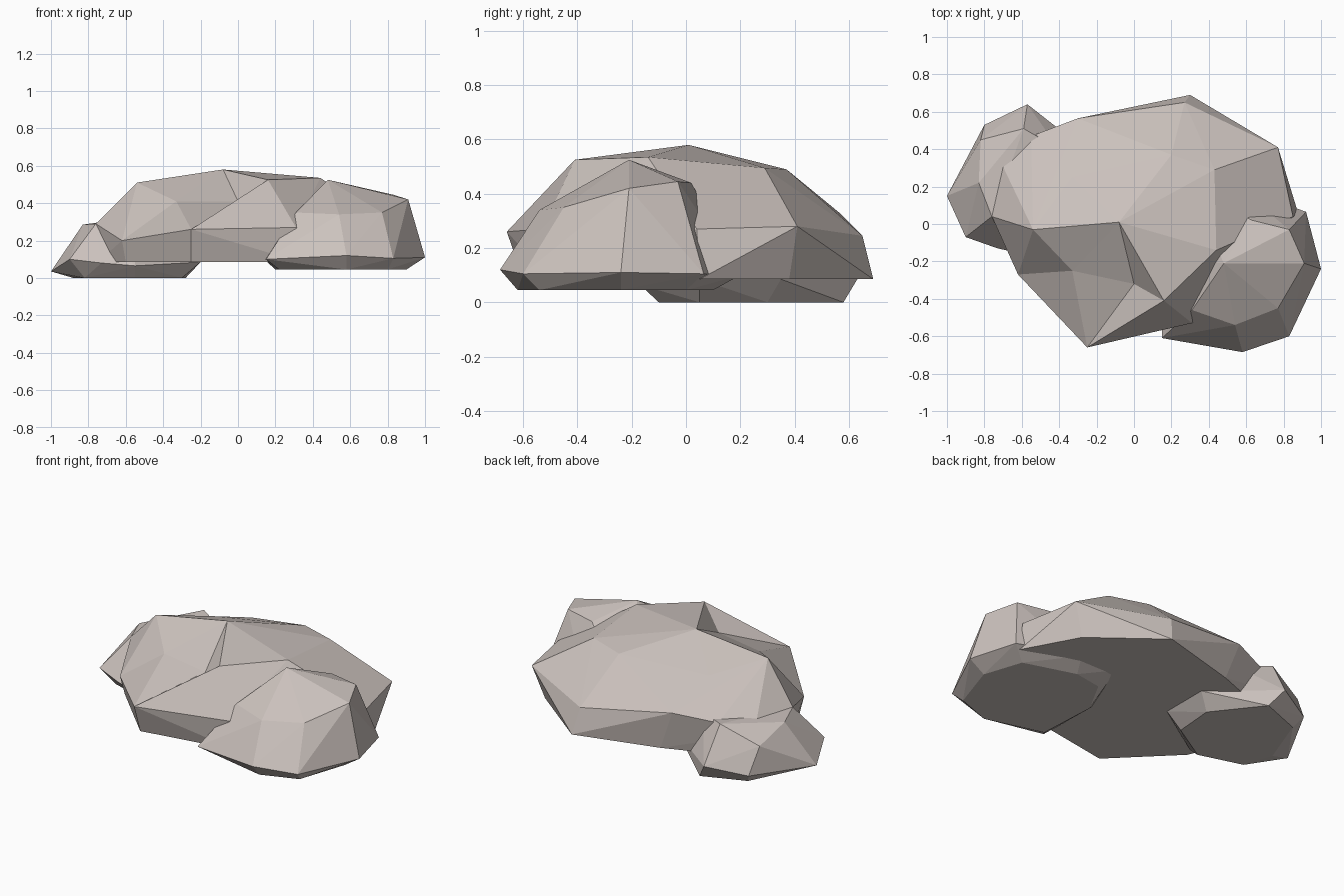
import bpy
import bmesh
from math import radians

# Remove only the default cube
default_cube = bpy.data.objects.get("Cube")
if default_cube is not None:
    bpy.data.objects.remove(default_cube, do_unlink=True)


def make_material(name, colour):
    """Create a plain matte material with one flat colour."""
    material = bpy.data.materials.new(name)
    material.use_nodes = True
    material.diffuse_color = colour
    shader = material.node_tree.nodes["Principled BSDF"]
    shader.inputs["Base Color"].default_value = colour
    shader.inputs["Roughness"].default_value = 1
    return material


def sink_hollow(mesh_builder, vertex_at, rim, facets):
    """Replace the hull inside a rim with facets that dip inward."""
    rim_vertices = {vertex_at[corner] for corner in rim}
    lid = [face for face in mesh_builder.faces
           if rim_vertices.issuperset(face.verts)]
    bmesh.ops.delete(mesh_builder, geom=lid, context="FACES")
    for facet in facets:
        for corner in facet:
            if corner not in vertex_at:
                vertex_at[corner] = mesh_builder.verts.new(corner)
        mesh_builder.faces.new([vertex_at[corner] for corner in facet])


def make_rock(name, material, ground, foot, girdle, crown, rim=(), facets=()):
    """Wrap a faceted stone around a flat foot, a wide girdle and a crown."""
    mesh_builder = bmesh.new()
    corners = [(x, y, ground) for x, y in foot] + girdle + crown
    vertex_at = {corner: mesh_builder.verts.new(corner) for corner in corners}
    hull = bmesh.ops.convex_hull(mesh_builder, input=mesh_builder.verts[:])

    # Drop any corner left inside the hull
    buried = [item for item in hull["geom_interior"]
              if isinstance(item, bmesh.types.BMVert)]
    bmesh.ops.delete(mesh_builder, geom=buried, context="VERTS")
    if rim:
        sink_hollow(mesh_builder, vertex_at, rim, facets)

    # Merge coplanar triangles into broad facets
    bmesh.ops.dissolve_limit(
        mesh_builder,
        angle_limit=radians(1),
        verts=mesh_builder.verts[:],
        edges=mesh_builder.edges[:],
    )
    bmesh.ops.recalc_face_normals(mesh_builder, faces=mesh_builder.faces[:])

    mesh = bpy.data.meshes.new(name)
    mesh_builder.to_mesh(mesh)
    mesh_builder.free()
    mesh.materials.append(material)
    rock = bpy.data.objects.new(name, mesh)
    bpy.context.scene.collection.objects.link(rock)
    return rock


stone = make_material("warm grey stone", (0.6, 0.54, 0.51, 1))

# Corners around the shallow hollow on the boulder's front slope
peak = (-.08, .01, .58)
shoulder_right = (-.54, -.03, .51)
shoulder_front = (.16, -.41, .525)
brow_right = (-.62, -.27, .2)
brow_front = (-.25, -.66, .26)
dip_right = (-.33, -.25, .41)
dip_front = (0, -.32, .41)

# Broad central boulder with a low domed top
make_rock(
    "central_boulder", stone, ground=0.085,
    foot=[(-.6, -.25), (-.25, -.6), (.33, -.5), (.88, .05), (.7, .38),
          (.3, .69), (-.21, .55), (-.55, .42), (-.75, .08)],
    girdle=[brow_right, brow_front, (.31, -.53, .27), (.85, .04, .27),
            (.77, .41, .28), (.27, .65, .245), (-.3, .565, .33),
            (-.55, .47, .3), (-.74, .39, .25), (-.76, .04, .29)],
    crown=[peak, shoulder_right, shoulder_front, (.44, -.14, .535),
           (.43, .29, .495), (.2, .37, .49), (-.18, .39, .42),
           (-.33, .25, .45)],
    rim=[peak, shoulder_right, brow_right, brow_front, shoulder_front],
    facets=[(peak, shoulder_right, dip_right),
            (shoulder_right, brow_right, dip_right),
            (brow_right, brow_front, dip_right),
            (dip_right, brow_front, dip_front),
            (dip_front, brow_front, shoulder_front),
            (shoulder_front, peak, dip_front),
            (peak, dip_right, dip_front)],
)

# Tall stone at the front on the left side
make_rock(
    "front_left_stone", stone, ground=0.045,
    foot=[(.22, -.52), (.58, -.62), (.8, -.54), (.9, -.24), (.82, 0),
          (.5, .1), (.32, .07), (.2, -.15)],
    girdle=[(.15, -.61, .1), (.58, -.685, .12), (.83, -.6, .105),
            (1, -.24, .11), (.92, .065, .105), (.55, .2, .1),
            (.3, .2, .1), (.14, -.2, .1)],
    crown=[(.31, -.46, .35), (.54, -.54, .34), (.77, -.45, .35),
           (.91, -.21, .42), (.83, -.03, .445), (.63, .02, .44),
           (.48, -.21, .525)],
)

# Low stone tucked under the right side
make_rock(
    "right_low_stone", stone, ground=0,
    foot=[(-.88, .16), (-.82, -.02), (-.55, -.1), (-.3, .05), (-.28, .3),
          (-.5, .58), (-.76, .48)],
    girdle=[(-1, .15, .035), (-.9, -.07, .1), (-.73, -.13, .08),
            (-.55, -.17, .065), (-.2, .05, .085), (-.2, .35, .085),
            (-.57, .64, .1), (-.8, .53, .06)],
    crown=[(-.83, .22, .285), (-.76, .04, .29), (-.55, 0, .25),
           (-.82, .45, .22), (-.59, .51, .32), (-.4, .4, .3)],
)
